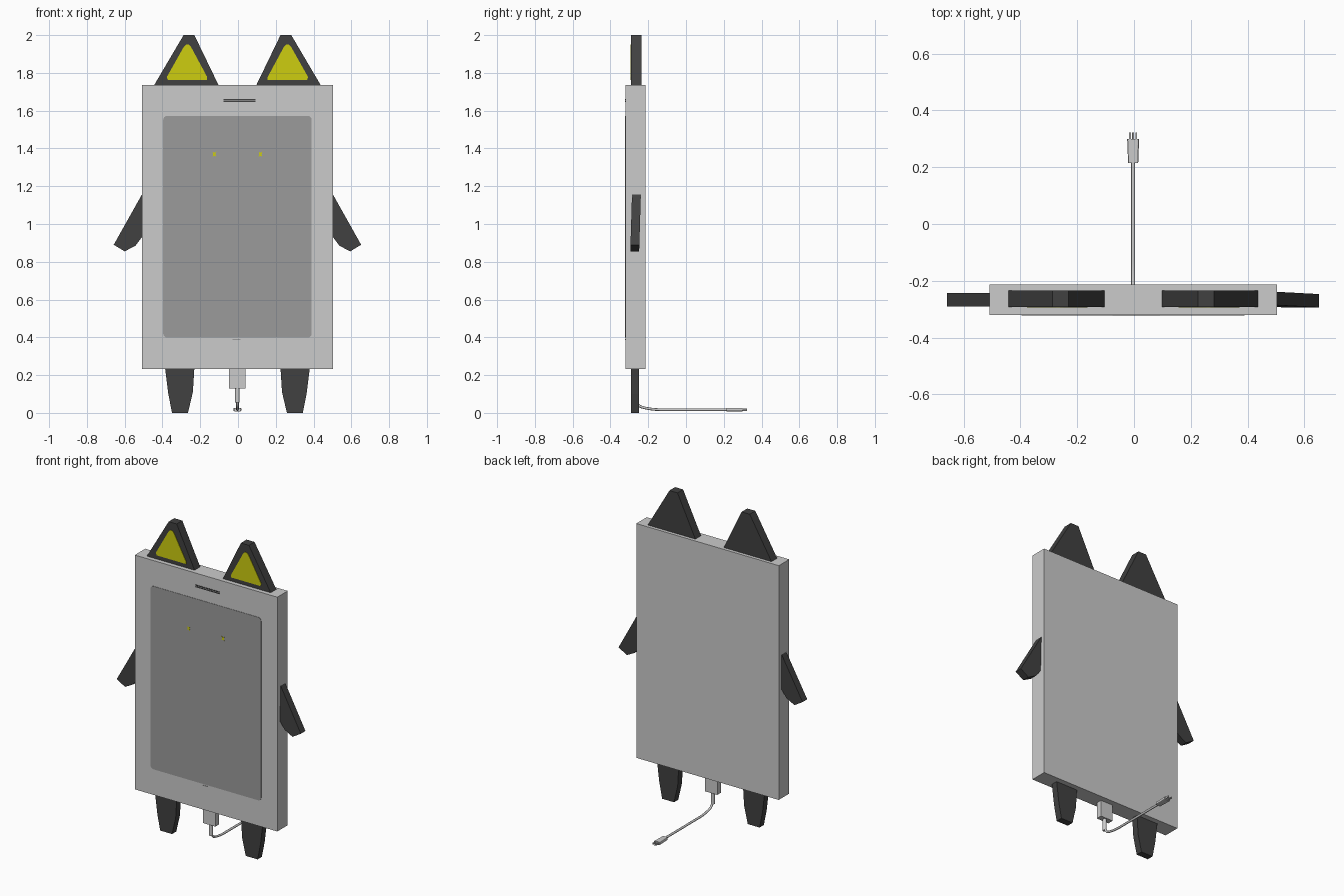
import bpy, bmesh, math

if "Cube" in bpy.data.objects:
    bpy.data.objects.remove(bpy.data.objects["Cube"])

CX = -0.003          # symmetry axis of the figure
FRONT, BACK = -0.322, -0.214


def material(name, r, g, b):
    m = bpy.data.materials.new(name)
    m.diffuse_color = (r, g, b, 1)
    m.use_nodes = True
    m.node_tree.nodes["Principled BSDF"].inputs["Base Color"].default_value = m.diffuse_color
    return m


SHELL = material("light_grey", 0.60, 0.60, 0.60)
GLASS = material("mid_grey", 0.33, 0.33, 0.33)
DARK = material("charcoal", 0.052, 0.052, 0.052)
YELLOW = material("yellow", 0.61, 0.61, 0.005)


def prism(name, pts, y0, y1, mat, mirror=False, lean=None):
    """Extrude an x/z outline from y0 to y1; lean shifts y by height."""
    s = -1 if mirror else 1
    bm = bmesh.new()
    rings = []
    for y in (y0, y1):
        rings.append([bm.verts.new((CX + s * x, y + (lean(z) if lean else 0), z))
                      for x, z in pts])
    bm.faces.new(rings[0])
    bm.faces.new(rings[1][::-1])
    n = len(pts)
    for i in range(n):
        j = (i + 1) % n
        bm.faces.new((rings[0][i], rings[1][i], rings[1][j], rings[0][j]))
    bmesh.ops.recalc_face_normals(bm, faces=bm.faces)
    me = bpy.data.meshes.new(name)
    bm.to_mesh(me)
    bm.free()
    me.materials.append(mat)
    ob = bpy.data.objects.new(name, me)
    bpy.context.collection.objects.link(ob)
    return ob


def rect(x0, x1, z0, z1):
    return [(x0, z0), (x1, z0), (x1, z1), (x0, z1)]


def round_rect(x0, x1, z0, z1, r, n=5):
    pts = []
    for k, (cx, cz) in enumerate([(x1 - r, z1 - r), (x0 + r, z1 - r),
                                  (x0 + r, z0 + r), (x1 - r, z0 + r)]):
        for i in range(n):
            a = math.pi / 2 * (k + i / (n - 1))
            pts.append((cx + r * math.cos(a), cz + r * math.sin(a)))
    return pts


# slab body, screen, speaker slots and home mark
prism("body", rect(-0.506, 0.506, 0.233, 1.737), FRONT + 0.002, BACK, SHELL)
prism("screen", round_rect(-0.393, 0.393, 0.398, 1.573, 0.022), FRONT, FRONT + 0.006, GLASS)
for i, z in enumerate((1.650, 1.660)):
    prism(f"speaker_slot_{i}", rect(-0.073, 0.095, z - 0.003, z + 0.003),
          FRONT, FRONT + 0.004, DARK)
prism("lower_mark", rect(-0.025, 0.015, 0.386, 0.391), FRONT, FRONT + 0.004, GLASS)

# paired parts, outlines given for the right side
EAR = [(0.100, 1.735), (0.441, 1.735), (0.285, 2.0), (0.228, 2.0)]
INNER = [(0.160, 1.762), (0.368, 1.762), (0.374, 1.778), (0.284, 1.938),
         (0.272, 1.950), (0.258, 1.950), (0.246, 1.938), (0.160, 1.778)]
ARM = [(0.495, 1.175), (0.655, 0.890), (0.597, 0.855), (0.540, 0.885), (0.495, 0.945)]
LEG = [(0.228, 0.237), (0.236, 0.110), (0.262, 0.0), (0.346, 0.0),
       (0.366, 0.100), (0.383, 0.237)]
EYE = [(0.112, 1.356), (0.122, 1.362), (0.132, 1.356), (0.128, 1.369),
       (0.132, 1.383), (0.122, 1.377), (0.112, 1.383), (0.116, 1.369)]
for side, mir in (("right", False), ("left", True)):
    prism(f"ear_{side}", EAR, -0.292, -0.235, DARK, mir)
    prism(f"inner_ear_{side}", INNER, -0.295, -0.289, YELLOW, mir)
    tilt = 0.03 if not mir else 0.0
    prism(f"arm_{side}", ARM, -0.290, -0.243, DARK, mir,
          lambda z, t=tilt: t * (z - 1.02))
    prism(f"leg_{side}", LEG, -0.291, -0.248, DARK, mir)
    prism(f"eye_{side}", EYE, FRONT - 0.001, FRONT + 0.003, YELLOW, mir)

# charging connector under the body and its sleeve
prism("connector", rect(-0.044, 0.044, 0.128, 0.236), -0.288, -0.250, SHELL)
bpy.ops.mesh.primitive_cylinder_add(vertices=16, radius=0.012, depth=0.076,
                                    location=(CX, -0.269, 0.092))
sleeve = bpy.context.object
sleeve.name = "connector_sleeve"
sleeve.data.materials.append(SHELL)
bpy.ops.object.shade_smooth_by_angle()

# cable: drops, bends and runs backwards along the floor
cu = bpy.data.curves.new("cable", "CURVE")
cu.dimensions = "3D"
cu.bevel_depth = 0.007
cu.bevel_resolution = 2
cu.use_fill_caps = True
sp = cu.splines.new("BEZIER")
path = [((-0.269, 0.09), (0, -0.02)), ((-0.235, 0.031), (0.025, -0.008)),
        ((-0.13, 0.017), (0.04, 0)), ((0.22, 0.017), (0.08, 0))]
sp.bezier_points.add(len(path) - 1)
for p, ((y, z), (dy, dz)) in zip(sp.bezier_points, path):
    p.co = (CX, y, z)
    p.handle_left = (CX, y - dy, z - dz)
    p.handle_right = (CX, y + dy, z + dz)
cable = bpy.data.objects.new("cable", cu)
bpy.context.collection.objects.link(cable)
cu.materials.append(SHELL)

# wall plug: body tapering to the cable, plus prongs
plug = prism("plug", round_rect(-0.021, 0.021, 0.008, 0.027, 0.006, 3), 0.215, 0.299, SHELL)
for v in plug.data.vertices:
    if v.co.y < 0.25:
        v.co.x = CX + (v.co.x - CX) * 0.85
for i, x in enumerate((-0.011, 0.011)):
    prism(f"prong_{i}", rect(x - 0.003, x + 0.003, 0.014, 0.024), 0.295, 0.323, SHELL)
bpy.ops.mesh.primitive_cylinder_add(vertices=12, radius=0.0035, depth=0.03,
                                    location=(CX, 0.308, 0.0125),
                                    rotation=(math.pi / 2, 0, 0))
pin = bpy.context.object
pin.name = "ground_pin"
pin.data.materials.append(SHELL)
bpy.ops.object.shade_smooth_by_angle()
